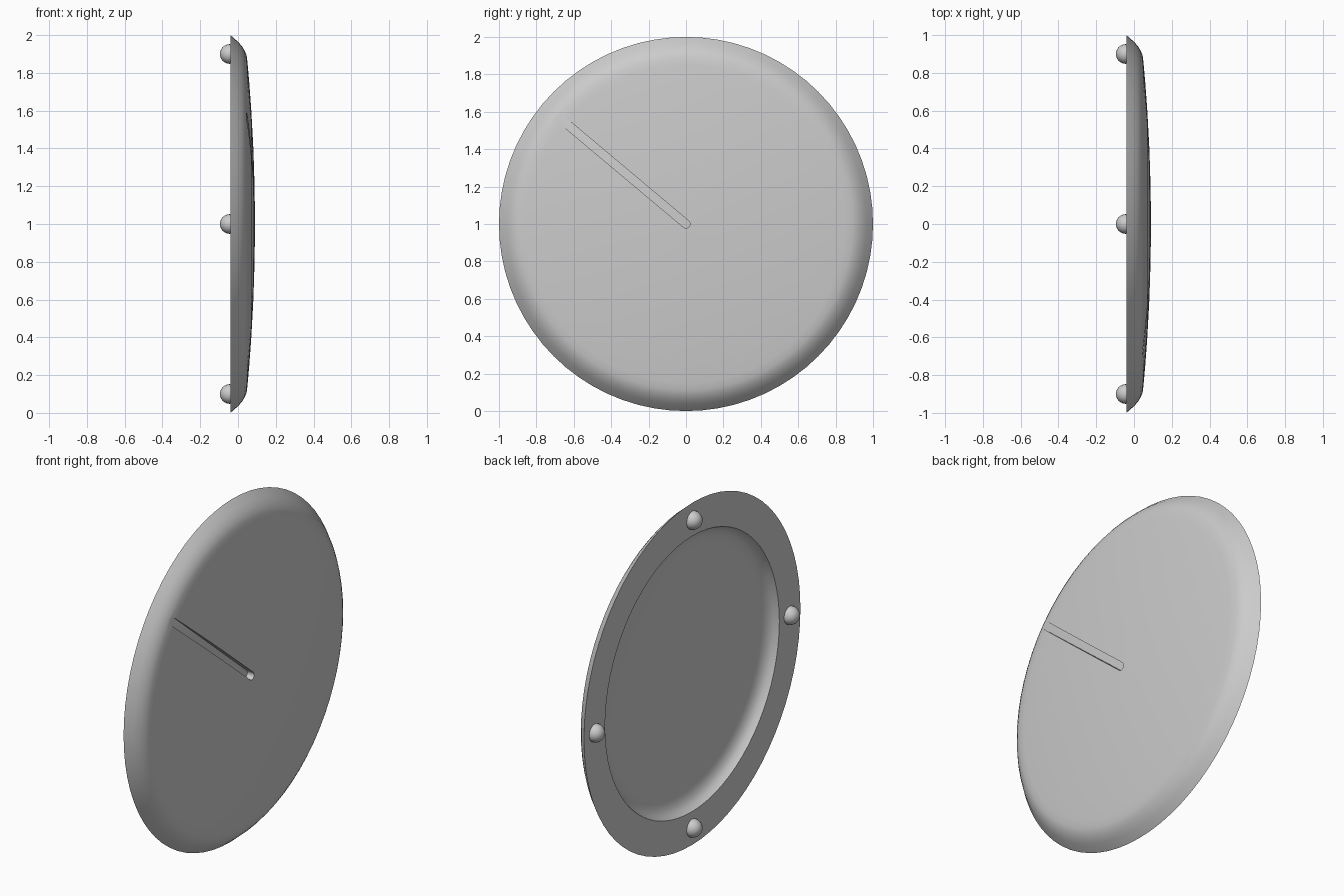
import bpy, bmesh, math
from mathutils import Matrix, Vector

if "Cube" in bpy.data.objects:
    bpy.data.objects.remove(bpy.data.objects["Cube"], do_unlink=True)

GREY = (0.6, 0.6, 0.6, 1)
mat = bpy.data.materials.new("plain grey")
mat.use_nodes = True
mat.diffuse_color = GREY
mat.node_tree.nodes["Principled BSDF"].inputs["Base Color"].default_value = GREY

BACK = -0.04       # plane of the flat back rim
CENTRE = Vector((0, 0, 1))


def finish(bm, name):
    bmesh.ops.recalc_face_normals(bm, faces=bm.faces)
    mesh = bpy.data.meshes.new(name)
    bm.to_mesh(mesh)
    bm.free()
    mesh.materials.append(mat)
    obj = bpy.data.objects.new(name, mesh)
    obj.location = CENTRE
    bpy.context.collection.objects.link(obj)
    return obj


def smooth(obj, angle):
    bpy.ops.object.select_all(action="DESELECT")
    obj.select_set(True)
    bpy.context.view_layer.objects.active = obj
    bpy.ops.object.shade_smooth_by_angle(angle=math.radians(angle))


# Domed disc: (depth, radius) profile from front centre, round the rim, into the back recess
dome = [(0.09 - 0.043 * (r / 0.89) ** 2, r) for r in (0, 0.2, 0.4, 0.6, 0.75, 0.85)]
rim = [(0.046, 0.89), (0.037, 0.915), (0.022, 0.94), (0, 0.965), (BACK, 1.0)]
recess = [(BACK, 0.805), (-0.012, 0.79), (0.007, 0.765), (0.018, 0.735),
          (0.022, 0.7), (0.03, 0.35), (0.032, 0)]
bm = bmesh.new()
verts = [bm.verts.new((x, 0, r)) for x, r in dome + rim + recess]
edges = [bm.edges.new(pair) for pair in zip(verts, verts[1:])]
bmesh.ops.spin(bm, geom=verts + edges, cent=(0, 0, 0), axis=(1, 0, 0),
               angle=math.tau, steps=72, use_duplicate=False)
bmesh.ops.remove_doubles(bm, verts=bm.verts, dist=0.0005)
disc = finish(bm, "domed_disc")

# Round-ended slot running from the centre to the rim
HALF, LENGTH, FLOOR = 0.022, 0.98, 0.045
bm = bmesh.new()
outline = []
for end, start in ((0, 90), (LENGTH, -90)):
    for i in range(9):
        a = math.radians(start + i * 22.5)
        outline.append(bm.verts.new((FLOOR, end + HALF * math.cos(a), HALF * math.sin(a))))
base = bm.faces.new(outline)
top = bmesh.ops.extrude_face_region(bm, geom=[base])["geom"]
bmesh.ops.translate(bm, vec=(0.1, 0, 0), verts=[v for v in top if isinstance(v, bmesh.types.BMVert)])
bmesh.ops.rotate(bm, verts=bm.verts, cent=(0, 0, 0), matrix=Matrix.Rotation(math.radians(140), 3, "X"))
cutter = finish(bm, "slot_cutter")
cutter.hide_render = True

cut = disc.modifiers.new("slot", "BOOLEAN")
cut.operation = "DIFFERENCE"
cut.solver = "EXACT"
cut.object = cutter
bpy.context.view_layer.objects.active = disc
bpy.ops.object.modifier_apply(modifier=cut.name)
bpy.data.objects.remove(cutter, do_unlink=True)
smooth(disc, 30)

# Four round feet on the back rim
for i, name in enumerate(("left", "top", "right", "bottom")):
    a = i * math.pi / 2
    bm = bmesh.new()
    spot = Matrix.Translation((BACK - 0.004, 0.9 * math.cos(a), 0.9 * math.sin(a)))
    bmesh.ops.create_uvsphere(bm, u_segments=20, v_segments=12, radius=0.052,
                              matrix=spot @ Matrix.Rotation(math.pi / 2, 4, "Y"))
    smooth(finish(bm, "foot_" + name), 40)
